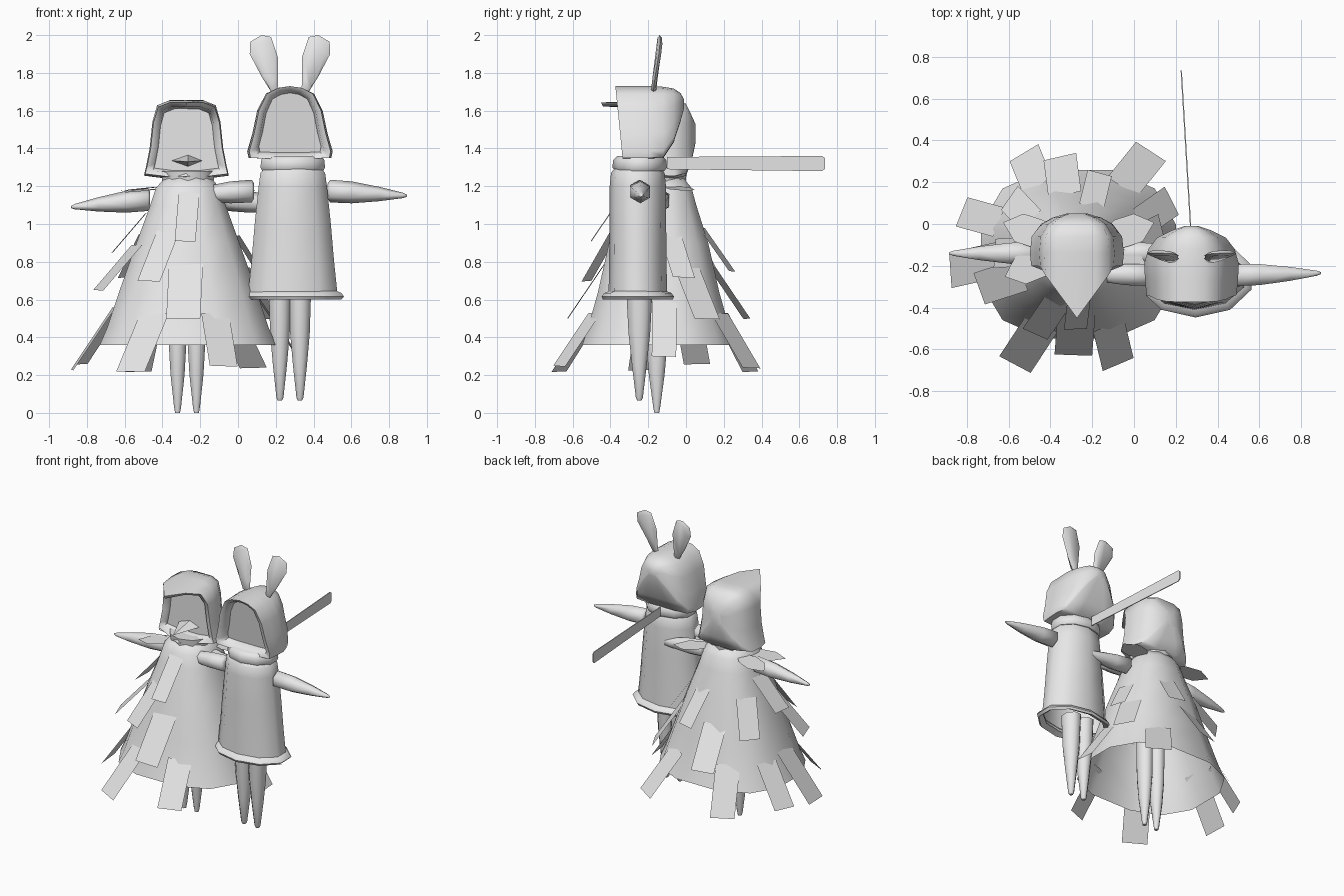
import bpy
import random
from math import sin, cos, pi, radians, copysign
from mathutils import Vector

random.seed(4)
cube = bpy.data.objects.get("Cube")
if cube:
    bpy.data.objects.remove(cube, do_unlink=True)

clay = bpy.data.materials.new("pale_grey")
clay.use_nodes = True
clay.diffuse_color = (0.8, 0.8, 0.8, 1)
clay.node_tree.nodes["Principled BSDF"].inputs["Base Color"].default_value = (0.8, 0.8, 0.8, 1)


def add(name, verts, faces, smooth=50):
    mesh = bpy.data.meshes.new(name)
    mesh.from_pydata([tuple(v) for v in verts], [], faces)
    mesh.materials.append(clay)
    obj = bpy.data.objects.new(name, mesh)
    bpy.context.collection.objects.link(obj)
    if smooth:
        bpy.ops.object.select_all(action='DESELECT')
        bpy.context.view_layer.objects.active = obj
        obj.select_set(True)
        bpy.ops.object.mode_set(mode='EDIT')
        bpy.ops.mesh.select_all(action='SELECT')
        bpy.ops.mesh.normals_make_consistent(inside=False)
        bpy.ops.object.mode_set(mode='OBJECT')
        bpy.ops.object.shade_smooth_by_angle(angle=radians(smooth))
    return obj


def loft(name, rings, cap_start=True, cap_end=True, smooth=50):
    n = len(rings[0])
    verts = [v for ring in rings for v in ring]
    faces = [(r * n + i, r * n + (i + 1) % n, (r + 1) * n + (i + 1) % n, (r + 1) * n + i)
             for r in range(len(rings) - 1) for i in range(n)]
    if cap_start:
        faces.append(tuple(range(n)))
    if cap_end:
        faces.append(tuple(range(len(verts) - n, len(verts))))
    return add(name, verts, faces, smooth)


def upright(name, x, y, profile, seg, caps=(True, True), power=1):
    # profile rows: height, x radius, y radius; power below 1 squares the section
    def squared(v):
        return copysign(abs(v) ** power, v)
    rings = [[(x + rx * squared(cos(2 * pi * (i + .5) / seg)), y + ry * squared(sin(2 * pi * (i + .5) / seg)), z)
              for i in range(seg)] for z, rx, ry in profile]
    return loft(name, rings, *caps)


def arm(name, x0, side, y0, z0, y1, z1, length=.42):
    rings = []
    for t, r in ((0, .04), (.03, .06), (.3, .058), (.65, .038), (.95, .014), (1, .005)):
        rings.append([(x0 + side * length * t, y0 + (y1 - y0) * t + r * sin(i * pi / 3),
                       z0 + (z1 - z0) * t + r * cos(i * pi / 3)) for i in range(6)])
    loft(name, rings, smooth=70)


def hood(name, x, half, rows, peak=0, chin=0, slant=0):
    # rows from the recessed face, over the rim, to the back: y, x scale, z scale, centre z
    outline = half + [(-px, pz) for px, pz in reversed(half[1:-1])]
    rings = []
    for k, (y, sx, sz, cz) in enumerate(rows):
        ring = []
        for px, pz in outline:
            py = y
            if k < 3:
                py += slant * (1.54 - pz)
            if k in (1, 2):
                py -= (peak if pz > 1.55 else chin) * max(0, 1 - abs(px) / .19)
            ring.append((x + px * sx, py, cz + (pz - cz) * sz))
        rings.append(ring)
    loft(name, rings, smooth=62)


# feathered figure
BX, BY = -.265, -.145
upright("feather_cloak", BX, BY, [(.36, .48, .415), (.45, .44, .385), (.64, .375, .33), (.9, .28, .27),
                                  (1.1, .205, .205), (1.19, .175, .18), (1.25, .12, .13)], 12, (False, True), .8)
upright("bird_neck", BX, BY, [(1.2, .14, .14), (1.28, .15, .15)], 10)
for name, x in (("bird_right_leg", -.32), ("bird_left_leg", -.22)):
    upright(name, x, -.155, [(0, .014, .014), (.03, .02, .02), (.2, .04, .045),
                             (.36, .05, .06), (.7, .055, .065)], 8)
arm("bird_right_arm", BX - .2, -1, -.14, 1.13, -.14, 1.09)
arm("bird_left_arm", BX + .2, 1, -.14, 1.13, -.14, 1.09)
hood("bird_hood", BX - .008,
     [(0, 1.65), (.09, 1.65), (.155, 1.625), (.18, 1.54), (.195, 1.4), (.215, 1.3), (.225, 1.26), (.1, 1.245), (0, 1.245)],
     [(-.17, .76, .8, 1.44), (-.19, .8, .87, 1.44), (-.2, .97, .97, 1.44), (-.14, 1, 1.02, 1.44),
      (-.06, .96, 1.03, 1.44), (.0, .76, .94, 1.42), (.03, .52, .6, 1.46), (.05, .22, .25, 1.49)],
     peak=.25, chin=.1)
add("beak", [(BX - .085, -.17, 1.335), (BX + .075, -.17, 1.335), (BX, -.17, 1.365), (BX, -.17, 1.305),
             (BX, -.36, 1.33)], [(0, 2, 4), (2, 1, 4), (1, 3, 4), (3, 0, 4), (0, 3, 1, 2)], 20)


# hanging feathers: angle, top height, drop, width, outward slope
def feather(index, angle, top, drop, width, slope=.68):
    a = radians(angle)
    out = Vector((cos(a), sin(a), 0))
    side = Vector((-sin(a), cos(a), 0))
    rx, ry = .47 - (top - .36) * .34, .405 - (top - .36) * .265
    r = (abs(cos(a) / rx) ** 2.5 + abs(sin(a) / ry) ** 2.5) ** -.4
    start = Vector((BX, BY, top)) + out * (r - .01)
    down = out * (drop * slope) - Vector((0, 0, drop))
    lean = side * random.uniform(-.04, .04)
    drooped = Vector((0, 0, lean.length * width / drop * .3))
    a0, b0 = start - side * width / 2, start + side * width / 2 - drooped
    add(f"cloak_feather_{index}", [a0, b0, b0 + down + lean, a0 + down + lean], [(0, 1, 2, 3)], 0)


FEATHERS = [(-118, .53, .31, .17, .75), (-67, .53, .28, .16), (-92, .8, .3, .18), (-88, 1.17, .26, .11),
            (-114, .98, .28, .13), (-160, .89, .24, .16, .9), (-176, .56, .33, .17), (176, 1.06, .21, .14, .85),
            (158, .53, .27, .15), (57, .53, .29, .17, .75), (75, .98, .23, .12, .72), (103, .77, .27, .16),
            (121, .53, .31, .16, .55), (145, .95, .23, .14), (5, .6, .3, .13),
            (14, .94, .22, .12), (27, .77, .27, .15)]
for i, row in enumerate(FEATHERS):
    feather(i + 1, *row)

# shoulder feathers
for side, label in ((-1, "right"), (1, "left")):
    for i, (turn, z) in enumerate(((18, 1.2), (-22, 1.19))):
        t = radians(turn)
        pts = []
        for u, v in ((.13, -.03), (.2, -.07), (.3, -.07), (.38, 0), (.3, .07), (.2, .07), (.13, .03)):
            pts.append((BX + side * (u * cos(t) - v * sin(t)), -.11 + u * sin(t) + v * cos(t), z - .1 * (u - .13)))
        add(f"{label}_shoulder_feather_{i + 1}", pts, [tuple(range(len(pts)))], 0)

# eared figure
RX, RY = .28, -.255
upright("tunic", RX + .01, RY, [(.62, .25, .155), (.8, .23, .152), (1.0, .212, .15), (1.2, .19, .149),
                                (1.27, .18, .142), (1.3, .15, .12)], 10, (False, True))
upright("tunic_hem", RX + .015, RY, [(.62, .235, .145), (.6, .265, .185), (.615, .28, .192),
                                     (.635, .265, .178), (.645, .24, .15)], 10, (False, False))
upright("scarf", RX + .01, RY + .01, [(1.28, .17, .13), (1.3, .18, .145), (1.34, .175, .14), (1.36, .16, .12)], 10)
for name, x in (("hare_right_leg", .222), ("hare_left_leg", .328)):
    upright(name, x, -.247, [(.065, .012, .012), (.08, .02, .02), (.25, .04, .042), (.42, .056, .062),
                             (.65, .064, .075)], 8)
arm("hare_left_arm", RX + .195, 1, -.245, 1.175, -.235, 1.15)
arm("hare_right_arm", RX - .195, -1, -.245, 1.175, -.235, 1.15)
hood("hare_hood", RX - .005,
     [(0, 1.73), (.065, 1.72), (.125, 1.69), (.17, 1.6), (.195, 1.48), (.222, 1.385), (.215, 1.35), (.1, 1.345), (0, 1.345)],
     [(-.29, .74, .82, 1.53), (-.345, .8, .91, 1.54), (-.355, .97, 1, 1.54), (-.27, 1, 1, 1.54),
      (-.19, 1.02, 1, 1.54), (-.12, .93, .98, 1.55), (-.065, .74, .74, 1.68), (-.03, .42, .4, 1.67),
      (-.01, .15, .12, 1.65)], slant=.1)

# ears
EAR = [(.06, 1.69), (.064, 1.76), (.063, 1.88), (.1, 1.99), (.15, 2.0), (.21, 1.965), (.213, 1.9), (.15, 1.78), (.1, 1.7)]
for side, label in ((-1, "right"), (1, "left")):
    cx = sum(p[0] for p in EAR) / len(EAR)
    rings = []
    for offset, s in ((-.012, .7), (0, 1), (.012, .7)):
        rings.append([(RX - .005 + side * (cx + (x - cx) * s),
                       -.175 + offset + (z - 1.7) * .11 + abs(x - cx) * .1,
                       1.85 + (z - 1.85) * (.9 if offset else 1)) for x, z in EAR])
    loft(f"{label}_ear", rings)

# streaming scarf end
TAIL = [(-.1, 1.29), (.72, 1.28), (.735, 1.292), (.735, 1.35), (.72, 1.36), (-.1, 1.355)]
loft("scarf_tail", [[(.27 - .06 * y + o, y, z) for y, z in TAIL] for o in (-.003, .003)], smooth=30)
